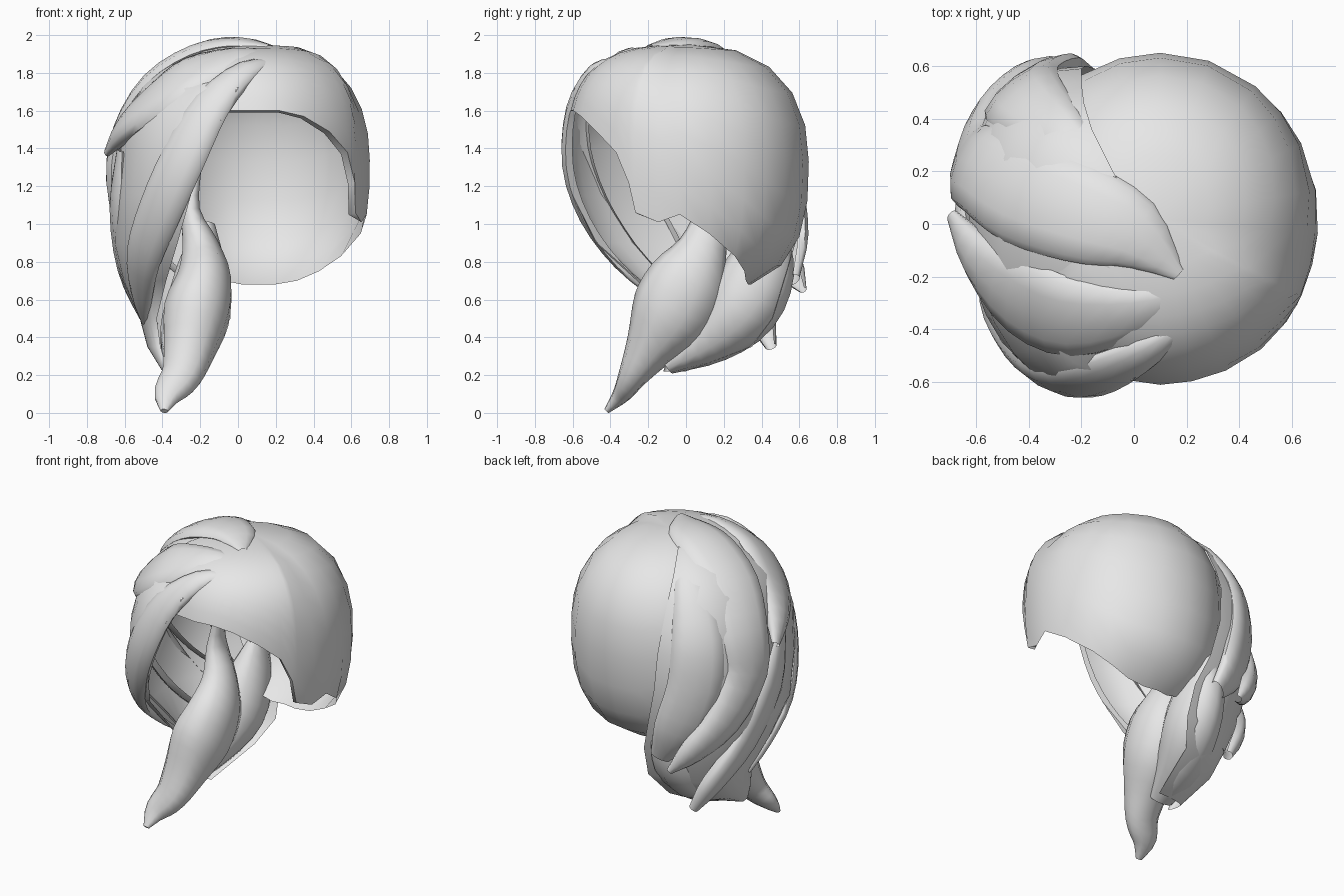
import bpy, bmesh, math
from mathutils import Vector

mat = bpy.data.materials.new("hair_grey")
mat.diffuse_color = (0.8, 0.8, 0.8, 1)


def make_grid(name, rows, closed=False):
    """Skin rows of points into a smooth surface, open sheet or closed tube."""
    bm = bmesh.new()
    vs = [[bm.verts.new(p) for p in r] for r in rows]
    n = len(rows[0])
    for a, b in zip(vs, vs[1:]):
        for j in range(n if closed else n - 1):
            k = (j + 1) % n
            bm.faces.new((a[j], b[j], b[k], a[k]))
    if closed:
        bm.faces.new(vs[0])
        bm.faces.new(vs[-1][::-1])
    bmesh.ops.remove_doubles(bm, verts=bm.verts, dist=0.0005)
    if closed:
        bmesh.ops.recalc_face_normals(bm, faces=bm.faces)
    me = bpy.data.meshes.new(name)
    bm.to_mesh(me)
    bm.free()
    ob = bpy.data.objects.new(name, me)
    bpy.context.collection.objects.link(ob)
    me.materials.append(mat)
    bpy.ops.object.select_all(action='DESELECT')
    ob.select_set(True)
    bpy.context.view_layer.objects.active = ob
    bpy.ops.object.shade_smooth_by_angle(angle=math.radians(60))
    return ob


def spline(pts, steps):
    """Catmull-Rom samples through tuples of any length."""
    P = [Vector(p) for p in pts]
    P = [2 * P[0] - P[1]] + P + [2 * P[-1] - P[-2]]
    out = []
    for i in range(1, len(P) - 2):
        a, b, c, d = P[i - 1:i + 3]
        for s in range(steps):
            t = s / steps
            out.append(0.5 * (2 * b + (c - a) * t + (2 * a - 5 * b + 4 * c - d) * t * t
                              + (3 * b - a - 3 * c + d) * t ** 3))
    return out + [P[-2]]


def lock(name, pts, normal=None, closed=False):
    """Tapered strand; points are x, y, z, half width, half thickness."""
    S = spline(pts, 3)
    C = [Vector(s[:3]) for s in S]
    rows = []
    for i, s in enumerate(S):
        t = (C[min(i + 1, len(C) - 1)] - C[max(i - 1, 0)]).normalized()
        n = Vector(normal) if normal else C[i] - Vector((-0.05, 0, 1.2))
        n = (n - t * n.dot(t)).normalized()
        w = t.cross(n)
        # closed strands use a full ellipse, laid strands only its outer side
        angles = ([36 * k for k in range(10)] if closed
                  else [215 - 250 * k / 8 for k in range(9)])
        rows.append([C[i] + w * max(s[3], 0.006) * math.cos(math.radians(a))
                     + n * max(s[4], 0.006) * math.sin(math.radians(a)) for a in angles])
    if not closed:
        # make the sheet face away from the head
        r0, r1 = rows[len(rows) // 2], rows[len(rows) // 2 + 1]
        f = (r1[4] - r0[4]).cross(r0[5] - r0[4])
        if f.dot(r0[4] - Vector((-0.05, 0, 1.2))) < 0:
            rows = [r[::-1] for r in rows]
    return make_grid(name, rows, closed)


# Right-hand cap: rounded dome whose lower edge follows the hairline
edge = [(-90, 1.60), (-78, 1.60), (-65, 1.57), (-50, 1.49), (-37, 1.38), (-30, 1.22),
        (-27, 1.06), (-16, 1.01), (-5, 1.05), (10, 0.95), (27, 0.83), (40, 0.75),
        (53, 0.70), (72, 0.68), (90, 0.68), (105, 0.68), (120, 0.70), (135, 1.0),
        (150, 1.5), (180, 1.65), (210, 1.65), (240, 1.6), (255, 1.60), (270, 1.60)]
ZC, ROWS = 1.32, 9
rows = []
for i in range(ROWS + 1):
    row = []
    for deg, zlow in edge:
        front = deg < -20 or deg > 200
        rz = 0.63 if zlow > ZC else 0.68
        end = math.acos(max(-1, (zlow - ZC) / rz))
        c = math.cos(end * i / ROWS)
        p = (3.0 if front else 2.35) if c > 0 else 2.8
        r = max(0, 1 - abs(c) ** p) ** (1 / p)
        th = math.radians(deg)
        ry = 0.65 if front else 0.63
        row.append((0.1 + 0.6 * r * math.cos(th), 0.02 + ry * r * math.sin(th),
                    ZC + (0.63 if c > 0 else 0.68) * c))
    rows.append(row)
# hairline lip tucked in towards the face
lip = []
for (x, y, z), (deg, _) in zip(rows[-1], edge):
    k = 0.93 if deg < -24 or deg > 250 else 1.0
    lip.append((0.1 + (x - 0.1) * k, 0.02 + (y - 0.02) * k, z - (0.01 if k < 1 else 0)))
make_grid("cap", rows + [lip])

# Left swept panel: z, front point, leftmost point, back point
levels = [(1.955, 0.03, 0, 0.03, 0, 0.03, 0),
          (1.93, 0.17, -0.24, -0.22, 0.03, -0.08, 0.2),
          (1.84, 0.20, -0.38, -0.40, 0.04, -0.16, 0.36),
          (1.72, 0.0, -0.59, -0.52, 0.05, -0.19, 0.46),
          (1.55, -0.09, -0.64, -0.60, 0.07, -0.2, 0.54),
          (1.4, -0.17, -0.65, -0.63, 0.08, -0.2, 0.59),
          (1.15, -0.25, -0.60, -0.65, 0.08, -0.18, 0.60),
          (0.9, -0.32, -0.48, -0.66, 0.08, -0.12, 0.58),
          (0.7, -0.38, -0.26, -0.61, 0.12, -0.05, 0.52),
          (0.5, -0.43, -0.05, -0.52, 0.16, -0.04, 0.46),
          (0.35, -0.41, -0.08, -0.48, 0.08, -0.12, 0.35),
          (0.22, -0.37, -0.12, -0.40, -0.04, -0.2, 0.0)]
rows = []
for z, fx, fy, lx, ly, bx, by in levels:
    row = []
    for k in range(15):
        a = math.pi * k / 14
        ex, ey = (bx, by) if k < 7 else (fx, fy)
        e = 0.88 if k < 7 else 1.0
        row.append((ex + (lx - ex) * math.sin(a) ** e if k else ex,
                    ly + (ey - ly) * abs(math.cos(a)) ** e, z))
    rows.append(row)
make_grid("left_panel", rows)

# Strands lying over the panel
lock("front_lock", [
    (0.22, -0.36, 1.85, 0.02, 0.02), (0.05, -0.48, 1.81, 0.07, 0.04),
    (-0.14, -0.57, 1.63, 0.11, 0.05), (-0.29, -0.58, 1.35, 0.13, 0.06),
    (-0.41, -0.49, 1.08, 0.13, 0.06), (-0.50, -0.32, 0.83, 0.11, 0.05),
    (-0.51, -0.10, 0.62, 0.07, 0.04), (-0.49, 0.05, 0.48, 0.02, 0.02)])
lock("short_side_lock", [
    (0.2, -0.27, 1.89, 0.04, 0.02), (0.0, -0.33, 1.87, 0.11, 0.05),
    (-0.25, -0.35, 1.78, 0.18, 0.06), (-0.44, -0.27, 1.65, 0.18, 0.06),
    (-0.59, -0.12, 1.51, 0.11, 0.06), (-0.69, 0.03, 1.38, 0.03, 0.02)])
lock("crown_lock", [
    (0.17, -0.19, 1.93, 0.03, 0.02), (0.0, -0.04, 1.945, 0.14, 0.045),
    (-0.2, 0.04, 1.90, 0.19, 0.06), (-0.42, 0.12, 1.75, 0.2, 0.07),
    (-0.57, 0.21, 1.50, 0.18, 0.07), (-0.61, 0.24, 1.25, 0.16, 0.07),
    (-0.55, 0.40, 0.97, 0.13, 0.07), (-0.42, 0.54, 0.78, 0.09, 0.06),
    (-0.31, 0.62, 0.65, 0.02, 0.02)])
lock("back_lock", [
    (-0.14, 0.24, 1.88, 0.04, 0.02), (-0.28, 0.35, 1.76, 0.11, 0.05),
    (-0.41, 0.46, 1.5, 0.16, 0.06), (-0.42, 0.51, 1.2, 0.17, 0.06),
    (-0.32, 0.55, 0.9, 0.15, 0.06), (-0.2, 0.55, 0.7, 0.07, 0.04)])
lock("lower_side_lock", [
    (-0.62, -0.13, 1.4, 0.05, 0.02), (-0.63, 0.0, 1.08, 0.13, 0.05),
    (-0.58, 0.2, 0.77, 0.13, 0.06), (-0.47, 0.38, 0.53, 0.09, 0.06),
    (-0.37, 0.45, 0.35, 0.03, 0.03)])

# Gathered hair behind the shoulder, then the tail falling in front
lock("gathered_hair", [
    (-0.17, 0.45, 1.0, 0.08, 0.05), (-0.19, 0.40, 0.78, 0.18, 0.13),
    (-0.21, 0.30, 0.57, 0.2, 0.17), (-0.27, 0.12, 0.40, 0.15, 0.15),
    (-0.30, -0.1, 0.25, 0.05, 0.08)], normal=(1, 0, 0), closed=True)
lock("tail", [
    (-0.21, 0.1, 1.33, 0.02, 0.02), (-0.25, 0.13, 1.08, 0.08, 0.05),
    (-0.2, 0.09, 0.88, 0.13, 0.10), (-0.18, 0.01, 0.70, 0.21, 0.15),
    (-0.22, -0.08, 0.52, 0.22, 0.18), (-0.26, -0.2, 0.33, 0.13, 0.14),
    (-0.30, -0.28, 0.20, 0.08, 0.11), (-0.37, -0.34, 0.10, 0.05, 0.08),
    (-0.39, -0.42, 0.01, 0.015, 0.02)], normal=(1, 0, 0), closed=True)
